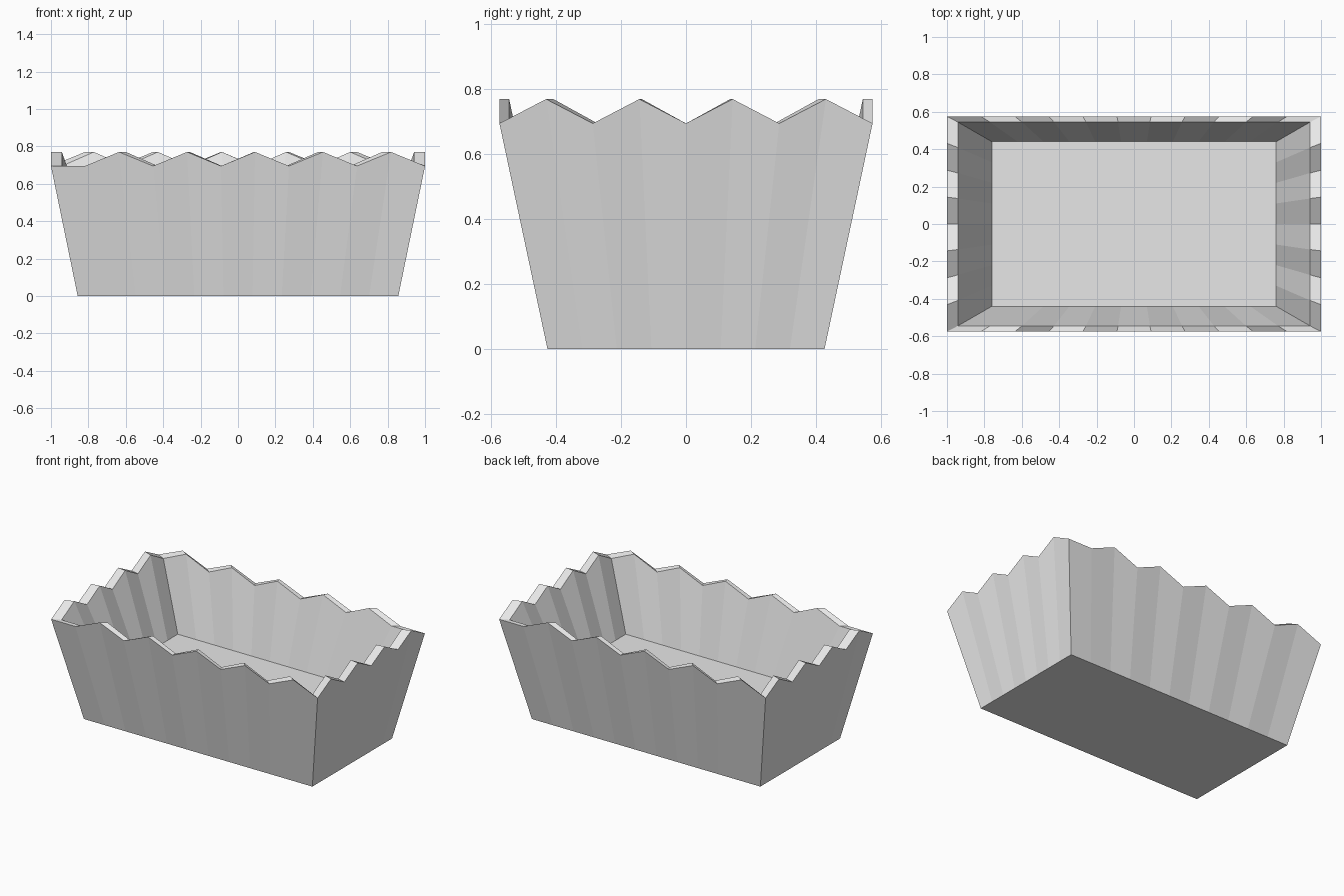
import bpy
import bmesh

cube = bpy.data.objects.get("Cube")
if cube:
    bpy.data.objects.remove(cube, do_unlink=True)

LONG, SHORT = 11, 8          # zigzag segments per side
LOW, PEAK = 0.695, 0.77      # rim heights

grey = bpy.data.materials.new("light_grey")
grey.use_nodes = True
colour = (0.8, 0.8, 0.8, 1.0)
grey.diffuse_color = colour
grey.node_tree.nodes["Principled BSDF"].inputs["Base Color"].default_value = colour


def half_outline():
    """Front side then right side, as unit coordinates with a peak flag."""
    points = []
    for i in range(LONG):
        points.append((-1 + 2 * i / LONG, -1, i > 0 and i % 2 == 0))
    for i in range(SHORT):
        points.append((1, -1 + 2 * i / SHORT, i % 2 == 1))
    return points


half = half_outline()
# The other two sides are the first two turned half a circle
outline = half + [(-x, -y, peak) for x, y, peak in half]

bm = bmesh.new()


def ring(half_x, half_y, z=None):
    """One loop of the basket; with no height given it follows the zigzag."""
    return [bm.verts.new((x * half_x, y * half_y,
                          z if z is not None else (PEAK if peak else LOW)))
            for x, y, peak in outline]


# Loops from the base, over the rim, down to the inner floor
loops = [
    ring(0.857, 0.427, 0.0),
    ring(1.0, 0.575),
    ring(0.942, 0.545),
    ring(0.76, 0.44, 0.27),
]

# Outer walls, rim and inner walls
count = len(outline)
for lower, upper in zip(loops, loops[1:]):
    for i in range(count):
        j = (i + 1) % count
        bm.faces.new((lower[i], lower[j], upper[j], upper[i]))

# Underside and inner floor
bm.faces.new(loops[0][::-1])
bm.faces.new(loops[-1])

mesh = bpy.data.meshes.new("zigzag_basket")
bm.to_mesh(mesh)
bm.free()
mesh.materials.append(grey)
basket = bpy.data.objects.new("zigzag_basket", mesh)
bpy.context.collection.objects.link(basket)
